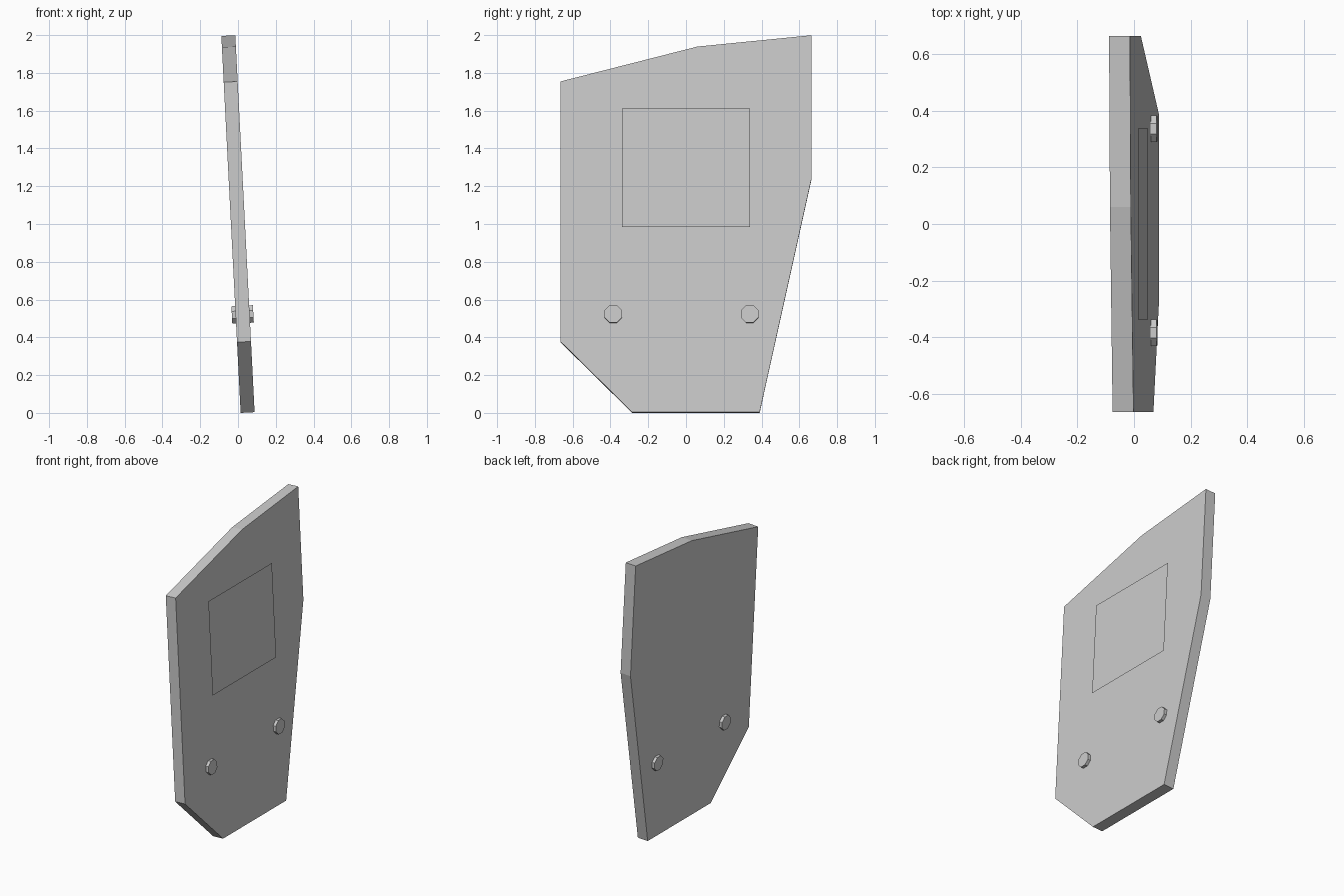
import bpy, bmesh, math
from mathutils import Matrix

if "Cube" in bpy.data.objects:
    bpy.data.objects.remove(bpy.data.objects["Cube"])

THICK = 0.074
# whole panel leans towards -x at the top
LEAN = Matrix.Translation((0.014, 0, 0)) @ Matrix.Rotation(-0.0512, 4, 'Y')

grey = bpy.data.materials.new("light grey")
grey.diffuse_color = (0.6, 0.6, 0.6, 1)
grey.use_nodes = True
grey.node_tree.nodes["Principled BSDF"].inputs["Base Color"].default_value = grey.diffuse_color


def finish(name, bm):
    """Lean the geometry, then turn it into a named object."""
    bm.transform(LEAN)
    mesh = bpy.data.meshes.new(name)
    bm.to_mesh(mesh)
    bm.free()
    mesh.materials.append(grey)
    obj = bpy.data.objects.new(name, mesh)
    bpy.context.collection.objects.link(obj)
    return obj


def sheet(name, outline, x, depth=0.0):
    """Flat outline in y, z at height x, optionally extruded along +x."""
    bm = bmesh.new()
    face = bm.faces.new([bm.verts.new((x, y, z)) for y, z in outline])
    if depth:
        ext = bmesh.ops.extrude_face_region(bm, geom=[face])
        moved = [v for v in ext["geom"] if isinstance(v, bmesh.types.BMVert)]
        bmesh.ops.translate(bm, verts=moved, vec=(depth, 0, 0))
        bmesh.ops.recalc_face_normals(bm, faces=bm.faces)
    return finish(name, bm)


# main slab with clipped corners
sheet("panel", [(-0.285, 0), (0.39, 0), (0.665, 1.24), (0.665, 1.998),
                (0.06, 1.938), (-0.665, 1.753), (-0.665, 0.375)], 0, THICK)

# thin rectangular sheet standing just off the +x face
sheet("label_sheet", [(-0.34, 0.98), (0.34, 0.98), (0.34, 1.61), (-0.34, 1.61)],
      THICK + 0.01)

# octagonal pins passing through the slab
for name, y in (("front_pin", -0.385), ("rear_pin", 0.337)):
    bm = bmesh.new()
    place = (Matrix.Translation((THICK / 2, y, 0.52))
             @ Matrix.Rotation(math.pi / 2, 4, 'Y')
             @ Matrix.Rotation(math.pi / 8, 4, 'Z'))
    bmesh.ops.create_cone(bm, cap_ends=True, segments=8, radius1=0.05,
                          radius2=0.05, depth=THICK + 0.04, matrix=place)
    finish(name, bm)
